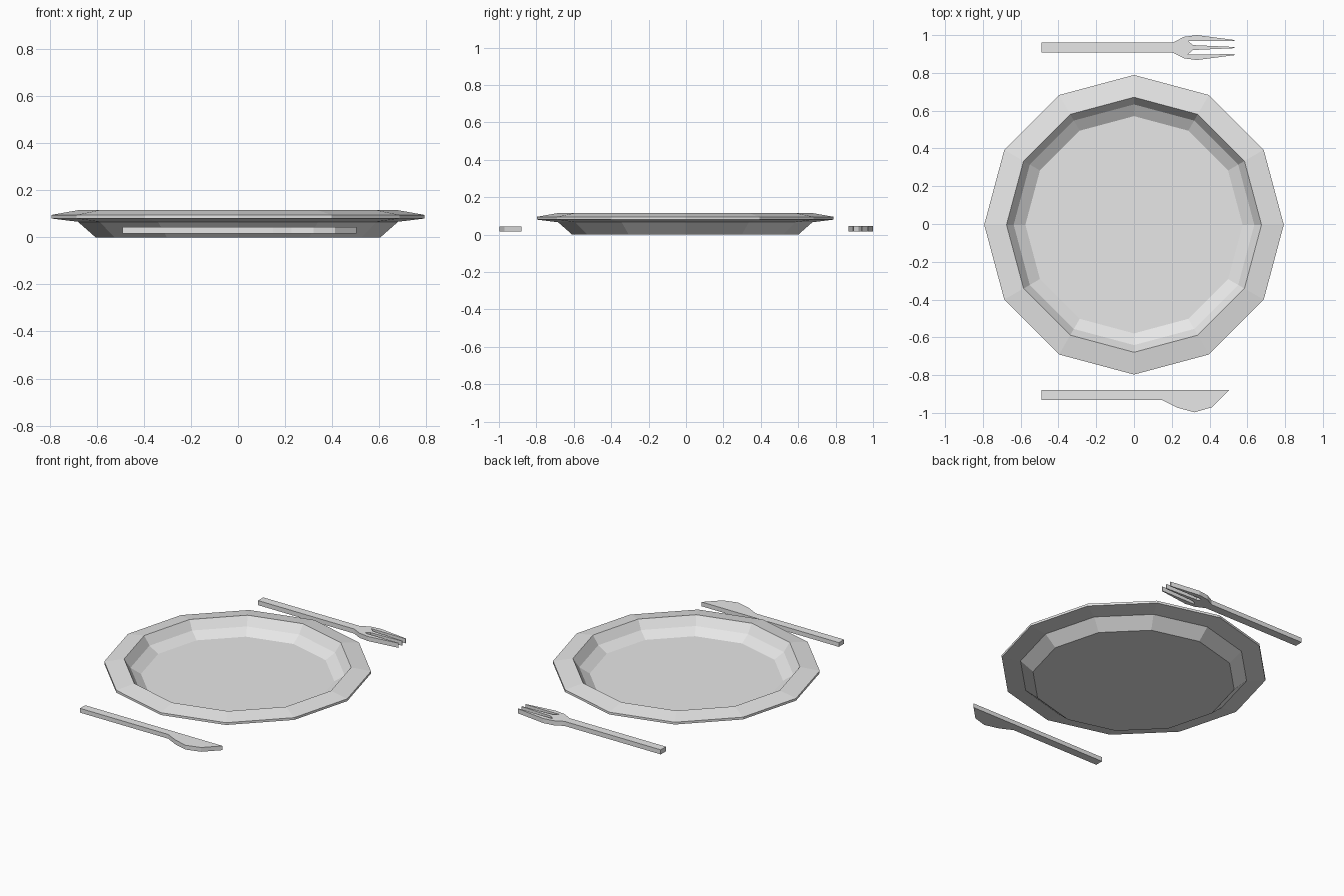
import bpy
import bmesh
import math

cube = bpy.data.objects.get("Cube")
if cube:
    bpy.data.objects.remove(cube, do_unlink=True)

grey = bpy.data.materials.new("light_grey")
grey.use_nodes = True
colour = (0.8, 0.8, 0.8, 1)
grey.diffuse_color = colour
grey.node_tree.nodes["Principled BSDF"].inputs["Base Color"].default_value = colour


def finish(bm, name):
    bmesh.ops.recalc_face_normals(bm, faces=bm.faces)
    mesh = bpy.data.meshes.new(name)
    bm.to_mesh(mesh)
    bm.free()
    mesh.materials.append(grey)
    obj = bpy.data.objects.new(name, mesh)
    bpy.context.collection.objects.link(obj)
    return obj


def lathe(name, profile, sides, y):
    """Join rings of (radius, height) and cap both ends."""
    bm = bmesh.new()
    rings = []
    for r, z in profile:
        angles = [math.tau * i / sides for i in range(sides)]
        rings.append([bm.verts.new((r * math.cos(a), y + r * math.sin(a), z)) for a in angles])
    for low, high in zip(rings, rings[1:]):
        for i in range(sides):
            j = (i + 1) % sides
            bm.faces.new((low[i], low[j], high[j], high[i]))
    bm.faces.new(rings[0])
    bm.faces.new(rings[-1])
    return finish(bm, name)


def slab(name, outline, bottom, top):
    """Extrude a flat outline upwards."""
    bm = bmesh.new()
    face = bm.faces.new([bm.verts.new((x, y, bottom)) for x, y in outline])
    grown = bmesh.ops.extrude_face_region(bm, geom=[face])
    verts = [v for v in grown["geom"] if isinstance(v, bmesh.types.BMVert)]
    bmesh.ops.translate(bm, verts=verts, vec=(0, 0, top - bottom))
    return finish(bm, name)


# Plate: underside, rim, then the inside down to the floor
lathe("plate", [(0.605, 0), (0.68, 0.066), (0.793, 0.08), (0.793, 0.095),
                (0.675, 0.116), (0.637, 0.06), (0.575, 0.022)], 12, -0.004)

# Knife: straight back, rounded blade
slab("knife", [(-0.49, -0.879), (-0.49, -0.932), (0.148, -0.932), (0.228, -0.972),
               (0.32, -0.997), (0.413, -0.97), (0.503, -0.879)], 0.016, 0.044)

# Fork: half outline from handle end to middle tine tip, mirrored
half = [(-0.49, 0.027), (0.206, 0.027), (0.265, 0.057), (0.333, 0.066),
        (0.533, 0.04), (0.533, 0.035), (0.285, 0.036), (0.312, 0.013), (0.533, 0.003)]
centre = 0.934
fork = [(x, centre + d) for x, d in half] + [(x, centre - d) for x, d in reversed(half)]
slab("fork", fork, 0.016, 0.046)
